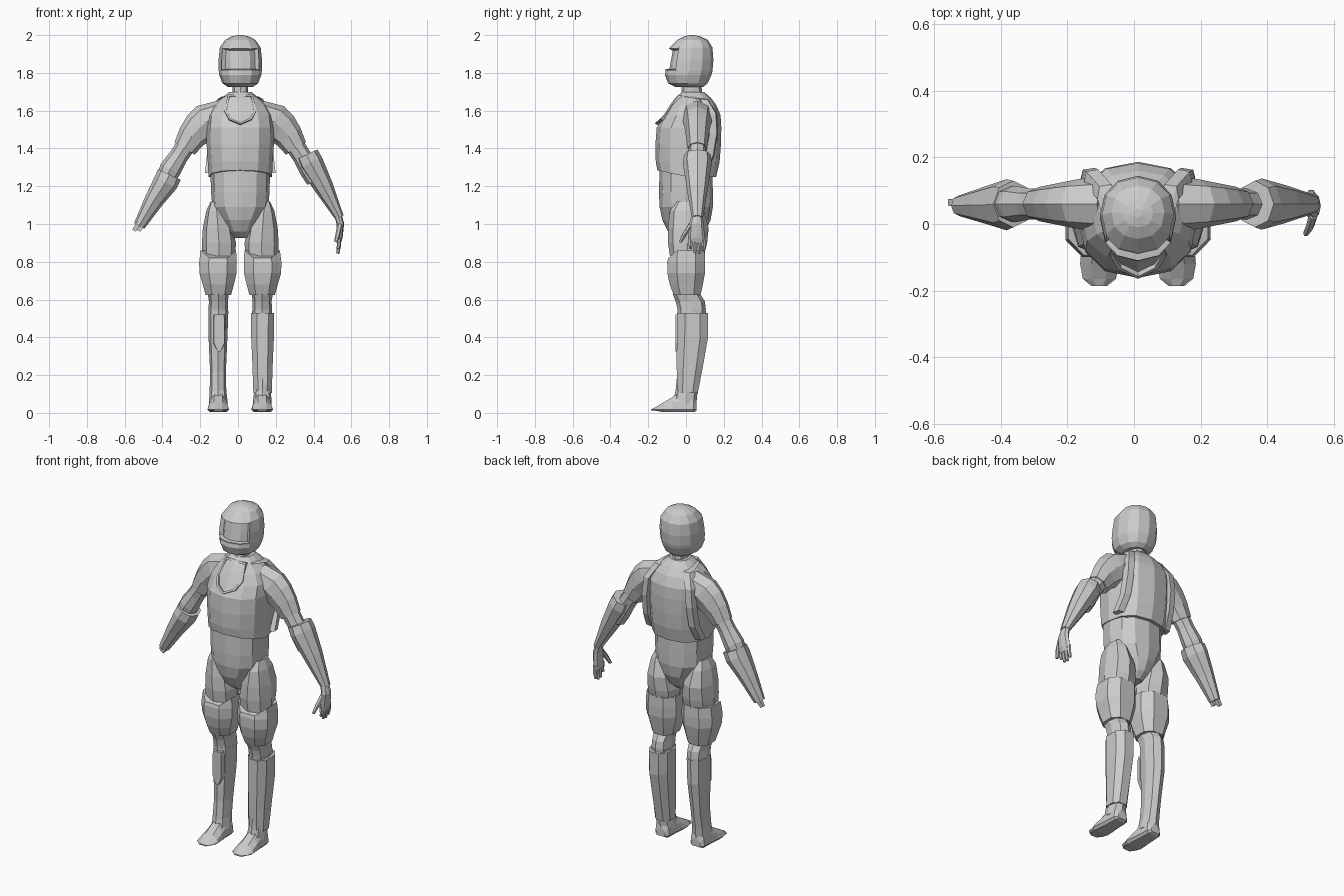
import bpy, bmesh, math
from mathutils import Vector

C = 0.012           # body centre line
LEG = 0.116         # leg offset from the centre line


def make(name, rings, bevel_cap=True):
    """Skin a list of equal-length point rings into a closed, flat-faced object."""
    bm = bmesh.new()
    loops = [[bm.verts.new(p) for p in r] for r in rings]
    n = len(loops[0])
    for a, b in zip(loops, loops[1:]):
        for i in range(n):
            j = (i + 1) % n
            bm.faces.new((a[i], a[j], b[j], b[i]))
    bm.faces.new(loops[0][::-1])
    bm.faces.new(loops[-1])
    bmesh.ops.recalc_face_normals(bm, faces=bm.faces)
    return finish(name, bm)


def finish(name, bm):
    me = bpy.data.meshes.new(name)
    bm.to_mesh(me)
    bm.free()
    ob = bpy.data.objects.new(name, me)
    bpy.context.collection.objects.link(ob)
    return ob


def sp(v, p):
    return math.copysign(abs(v) ** p, v)


def stack(rows, n=8, s=1, p=0.85, phase=0.0):
    """Horizontal rings from rows of (z, x offset, half width, front y, back y)."""
    out = []
    for z, x, hx, yf, yb in rows:
        ring = []
        for i in range(n):
            a = 2 * math.pi * (i + phase) / n
            ring.append(Vector((C + s * x + hx * sp(math.sin(a), p),
                                (yf + yb) / 2 + (yf - yb) / 2 * sp(math.cos(a), p), z)))
        out.append(ring)
    return out


def limb(name, pts, s=1, n=8, phase=0.0):
    """Tube through (x offset, y, z, in-plane radius, y radius), rings square to the path."""
    rings = []
    for k, (x, y, z, r, ry) in enumerate(pts):
        a, b = pts[max(k - 1, 0)], pts[min(k + 1, len(pts) - 1)]
        t = Vector((b[0] - a[0], 0, b[2] - a[2])).normalized()
        side = Vector((-t.z, 0, t.x))
        ring = []
        for i in range(n):
            an = 2 * math.pi * (i + phase) / n
            q = Vector((x, y, z)) + side * (r * math.cos(an)) + Vector((0, ry * math.sin(an), 0))
            ring.append(Vector((C + s * q.x, q.y, q.z)))
        rings.append(ring)
    return make(name, rings)


# helmet with recessed face opening
helmet = make("helmet", stack([
    (1.725, 0, .065, -.055, .09), (1.745, 0, .095, -.095, .115), (1.79, 0, .112, -.112, .135),
    (1.81, 0, .114, -.108, .14), (1.87, 0, .115, -.097, .145), (1.935, 0, .108, -.085, .14),
    (1.975, 0, .08, -.045, .115), (1.993, 0, .045, -.01, .075), (2.0, 0, .012, .02, .045)], 12, p=.92))
bm = bmesh.new()
bm.from_mesh(helmet.data)
face = [f for f in bm.faces if f.normal.y < -.4 and 1.8 < f.calc_center_median().z < 1.94]
bmesh.ops.inset_region(bm, faces=face, thickness=.008, depth=.004)
bmesh.ops.inset_region(bm, faces=face, thickness=.006, depth=-.022)
bm.to_mesh(helmet.data)
bm.free()

# neck
make("neck", stack([(1.64, 0, .06, -.05, .1), (1.70, 0, .04, -.025, .085),
                    (1.75, 0, .04, -.02, .08)], 8))

# vest, hem arched up at the front
vest = stack([
    (1.25, 0, .168, -.152, .16), (1.33, 0, .172, -.16, .178), (1.42, 0, .178, -.162, .185),
    (1.51, 0, .18, -.155, .187), (1.575, 0, .172, -.118, .183), (1.63, 0, .14, -.085, .16),
    (1.67, 0, .095, -.055, .13), (1.70, 0, .058, -.02, .095)], 12)
for v in vest[0]:
    if v.y < 0:
        v.z += .035 * v.y / -.152
make("vest", vest)

# collar panel lying on the chest slope, with a raised rim
bm = bmesh.new()
panel = [(-.065, 1.685), (-.085, 1.6), (-.06, 1.555), (0, 1.53),
         (.06, 1.555), (.085, 1.6), (.065, 1.685)]
vs = [bm.verts.new((C + x, -.165 + (z - 1.53) * .75 + 2.5 * x * x, z)) for x, z in panel]
f = bm.faces.new(vs)
f.normal_update()
if f.normal.y > 0:
    f.normal_flip()
ext = bmesh.ops.extrude_face_region(bm, geom=[f])
bmesh.ops.translate(bm, vec=(0, .06, -.02), verts=[v for v in ext["geom"] if isinstance(v, bmesh.types.BMVert)])
bm.normal_update()
bmesh.ops.recalc_face_normals(bm, faces=bm.faces)
front = [min(bm.faces, key=lambda q: q.calc_center_median().y - (len(q.verts) > 4))]
bmesh.ops.inset_region(bm, faces=front, thickness=.012, depth=0)
bmesh.ops.inset_region(bm, faces=front, thickness=.003, depth=-.014)
finish("collar_panel", bm)

# abdomen and hips narrowing to the crotch
make("abdomen", stack([
    (.925, 0, .035, -.05, .06), (.96, 0, .06, -.095, .10), (1.02, 0, .10, -.125, .13),
    (1.09, 0, .148, -.14, .142), (1.17, 0, .155, -.143, .142), (1.29, 0, .158, -.14, .14)], 12))

for s, side in ((-1, "right"), (1, "left")):
    # raised armhole edge running down the back
    rim = [(.075, .02, 1.675), (.10, .105, 1.66), (.14, .15, 1.585), (.15, .155, 1.48),
           (.155, .135, 1.36), (.165, .09, 1.27)]
    make(side + "_armhole_edge", [
        [Vector((C + s * (x + dx), y + dy, z)) for dx, dy in
         ((-.02, .014), (.016, .008), (.022, -.03), (-.02, -.04))] for x, y, z in rim])

    # upper arm
    limb(side + "_upper_arm", [
        (.09, .06, 1.585, .075, .085), (.18, .06, 1.54, .098, .075), (.215, .06, 1.51, .092, .068),
        (.255, .06, 1.465, .078, .06), (.295, .06, 1.40, .062, .052)], s)
    limb(side + "_elbow", [(.28, .06, 1.43, .052, .047), (.325, .06, 1.36, .05, .046),
                           (.37, .06, 1.29, .058, .055), (.40, .06, 1.23, .05, .05)], s)

    # thigh, thigh armour and knee
    make(side + "_thigh", stack([
        (1.12, .135, .022, -.05, .06), (1.07, .125, .055, -.085, .095), (.98, .118, .08, -.095, .12),
        (.90, .113, .09, -.095, .112), (.83, .114, .088, -.085, .095)], 8, s))
    guard = stack([
        (.86, .116, .10, -.10, .105), (.80, .118, .106, -.106, .108), (.74, .118, .105, -.105, .107),
        (.68, .116, .088, -.092, .095), (.625, .116, .072, -.07, .082)], 8, s, .8, .5)
    for v in guard[0]:
        if v.y < -.05:
            v.z -= .04
    make(side + "_thigh_armour", guard)
    make(side + "_knee", stack([
        (.67, .116, .056, -.068, .07), (.63, .116, .056, -.07, .075), (.59, .116, .05, -.055, .10),
        (.55, .116, .052, -.045, .105), (.50, .116, .052, -.04, .10)], 8, s))

    # lower leg and foot
    make(side + "_shin", stack([
        (.54, .116, .053, -.045, .105), (.40, .118, .05, -.045, .105), (.22, .118, .042, -.045, .078),
        (.12, .118, .044, -.055, .062), (.05, .116, .05, -.07, .055)], 8, s))
    rows = [(.056, .03, .06), (.04, .046, .11), (-.03, .05, .11), (-.07, .054, .085),
            (-.12, .058, .055), (-.165, .05, .028), (-.186, .025, .018)]
    make(side + "_foot", [[Vector((C + s * LEG + x * w, y, z)) for x, z in
         ((-.75, .004 if -.15 < y < .05 else .012), (.75, .004 if -.15 < y < .05 else .012),
          (1, .018), (.88, h * .6), (.4, h), (-.4, h), (-.88, h * .6), (-1, .018))]
         for y, w, h in rows])

# shin guard on one leg, narrow shin plate on the other
make("shin_guard", stack([
    (.53, .118, .066, -.052, .122), (.40, .118, .064, -.054, .122), (.25, .118, .057, -.054, .095),
    (.105, .118, .052, -.05, .066)], 8, 1, .8, .5))
make("shin_plate", [[Vector((C - .112 + x * w, y, z)) for x, y in
     ((-1, -.03), (-.9, -.055), (.9, -.055), (1, -.03))] for z, w in
     ((.52, .028), (.50, .031), (.37, .031), (.325, .008))])

# forearm guards: short bracer with open hand, longer bracer with stub hand
limb("left_bracer", [(.352, .06, 1.368, .062, .07), (.372, .06, 1.325, .067, .077),
                     (.44, .06, 1.20, .052, .058), (.525, .06, 1.035, .024, .03)])
limb("right_bracer", [(.375, .06, 1.262, .066, .07), (.395, .058, 1.22, .066, .077),
                      (.46, .057, 1.12, .05, .056), (.535, .055, .99, .031, .032)], -1)
for i, (dx, y) in enumerate(((-.012, .045), (.012, .065))):
    limb("right_finger_%d" % i, [(.51 + dx, y, 1.03, .018, .018), (.55 + dx, y, .965, .015, .014)], -1, 4, .5)

limb("left_palm", [(.515, .06, 1.055, .02, .027), (.53, .055, 1.0, .02, .038),
                   (.525, .055, .93, .017, .045), (.52, .058, .90, .013, .042)])
for i in range(4):
    y = .022 + i * .023
    tip = (.87, .846, .843, .855)[i]
    limb("left_finger_%d" % i, [(.523, y, .93, .012, .012), (.522, y + .002, .885, .011, .011),
                                (.516, y + .003, tip, .008, .008)], 1, 6)
limb("left_thumb", [(.528, .03, 1.0, .014, .018), (.518, -.005, .95, .013, .015),
                    (.505, -.028, .905, .009, .01)], 1, 6)
